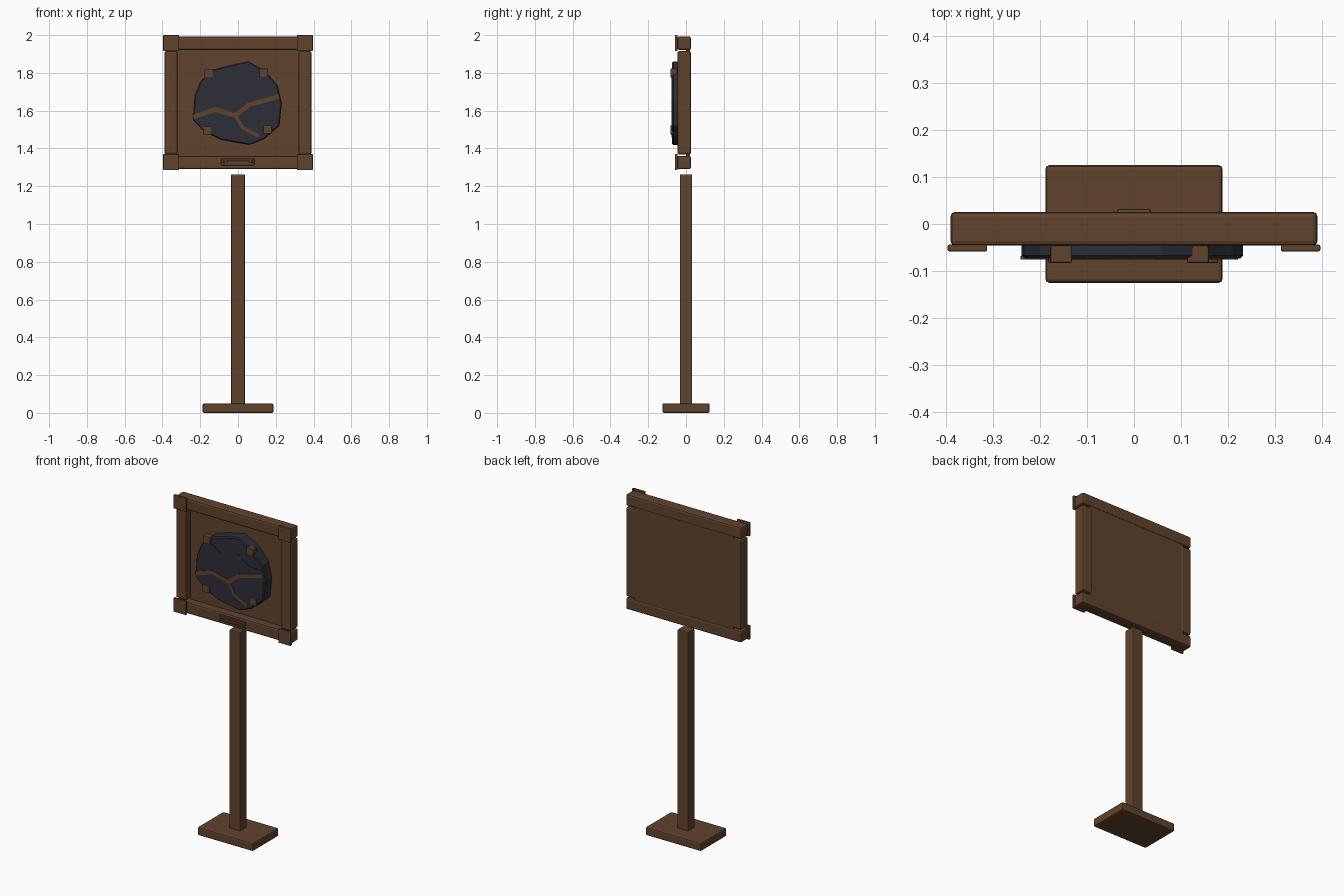
import bpy, bmesh
from mathutils import Vector

if "Cube" in bpy.data.objects:
    bpy.data.objects.remove(bpy.data.objects["Cube"])


def material(name, rgb):
    m = bpy.data.materials.new(name)
    m.use_nodes = True
    color = (*rgb, 1)
    m.diffuse_color = color
    bsdf = m.node_tree.nodes["Principled BSDF"]
    bsdf.inputs["Base Color"].default_value = color
    bsdf.inputs["Roughness"].default_value = 0.8
    return m


wood = material("brown wood", (0.118, 0.056, 0.026))
slate = material("dark slate", (0.026, 0.027, 0.038))


def finish(name, bm, mat, bevel, segments):
    bmesh.ops.recalc_face_normals(bm, faces=bm.faces)
    mesh = bpy.data.meshes.new(name)
    bm.to_mesh(mesh)
    bm.free()
    mesh.materials.append(mat)
    ob = bpy.data.objects.new(name, mesh)
    bpy.context.collection.objects.link(ob)
    if bevel:
        mod = ob.modifiers.new("soft edges", "BEVEL")
        mod.width = bevel
        mod.segments = segments
        mod.limit_method = "ANGLE"
    return ob


def box(name, x, y, z, bevel=0.004, segments=2, mat=wood):
    """Box between the (low, high) pairs on each axis."""
    bm = bmesh.new()
    bmesh.ops.create_cube(bm, size=1)
    for v in bm.verts:
        v.co = [(a + b) / 2 + c * (b - a) for (a, b), c in zip((x, y, z), v.co)]
    return finish(name, bm, mat, bevel, segments)


def prism(name, outline, y, mat, bevel=0):
    """Extrude an x-z outline between two depths."""
    bm = bmesh.new()
    face = bm.faces.new([bm.verts.new((px, y[0], pz)) for px, pz in outline])
    moved = bmesh.ops.extrude_face_region(bm, geom=[face])["geom"]
    for v in moved:
        if isinstance(v, bmesh.types.BMVert):
            v.co.y = y[1]
    return finish(name, bm, mat, bevel, 1)


def ribbon(name, path, width, y, mat):
    """Mitred strip following an x-z path."""
    pts = [Vector(p) for p in path]
    sides = []
    for i, p in enumerate(pts):
        d_in = (p - pts[max(i - 1, 0)]).normalized()
        d_out = (pts[min(i + 1, len(pts) - 1)] - p).normalized()
        d = (d_in + d_out).normalized()
        n = Vector((-d.y, d.x))
        ref = d_in if i else d_out
        sides.append(n * width / 2 / max(n.dot(Vector((-ref.y, ref.x))), 0.5))
    left = [p + s for p, s in zip(pts, sides)]
    right = [p - s for p, s in zip(pts, sides)]
    return prism(name, left + right[::-1], y, mat)


# Foot and post
box("base", (-0.188, 0.188), (-0.125, 0.125), (0, 0.05), 0.008)
box("post", (-0.036, 0.036), (-0.032, 0.032), (0.045, 1.263), 0.005)

# Board and its frame
depth = (-0.046, 0.026)
box("back_panel", (-0.335, 0.335), (0, 0.022), (1.34, 1.945), 0)
box("bottom_rail", (-0.39, 0.39), depth, (1.29, 1.361), 0.01)
box("top_rail", (-0.39, 0.39), depth, (1.922, 1.993), 0.01)
for side, s in (("right", -1), ("left", 1)):
    x = sorted((s * 0.32, s * 0.389))
    box(side + "_stile", x, depth, (1.368, 1.915), 0.01)
    cap = sorted((s * 0.312, s * 0.396))
    box(side + "_lower_cap", cap, (-0.058, -0.044), (1.285, 1.37), 0.003)
    box(side + "_upper_cap", cap, (-0.058, -0.044), (1.916, 2.0), 0.003)

# Irregular stone slab
slab = [(0.055, 1.862), (-0.04, 1.842), (-0.14, 1.815), (-0.2, 1.755),
        (-0.23, 1.68), (-0.24, 1.55), (-0.18, 1.49), (-0.09, 1.445),
        (0.06, 1.418), (0.14, 1.45), (0.22, 1.52), (0.232, 1.64),
        (0.21, 1.735), (0.145, 1.81)]
prism("stone_slab", slab, (-0.073, 0.002), slate, 0.006)

# Veins across the slab
vein = (-0.0755, -0.068)
ribbon("main_vein", [(-0.237, 1.567), (-0.12, 1.606), (-0.015, 1.575),
                     (0.06, 1.632), (0.218, 1.675)], 0.024, vein, wood)
ribbon("branch_vein", [(-0.015, 1.575), (0.025, 1.51), (0.11, 1.465)],
       0.018, vein, wood)
ribbon("upper_ridge", [(-0.18, 1.775), (-0.125, 1.765), (-0.065, 1.72),
                       (0.045, 1.75), (0.125, 1.695), (0.2, 1.695)],
       0.024, vein, slate)

# Clips holding the slab
clips = {"upper_right": (-0.155, 1.797), "upper_left": (0.136, 1.8),
         "lower_right": (-0.16, 1.495), "lower_left": (0.156, 1.5)}
for place, (cx, cz) in clips.items():
    box(place + "_clip", (cx - 0.023, cx + 0.023), (-0.083, -0.046),
        (cz - 0.022, cz + 0.022), 0.004)

# Small plaque on the lower rail
box("plaque", (-0.089, 0.087), (-0.054, -0.04), (1.311, 1.347), 0.002, 1)
box("plaque_bar", (-0.06, 0.06), (-0.058, -0.05), (1.322, 1.336), 0.002, 1)
for side, s in (("right", -1), ("left", 1)):
    box(side + "_plaque_pin", (s * 0.074 - 0.006, s * 0.074 + 0.006),
        (-0.058, -0.05), (1.323, 1.335), 0.002, 1)
